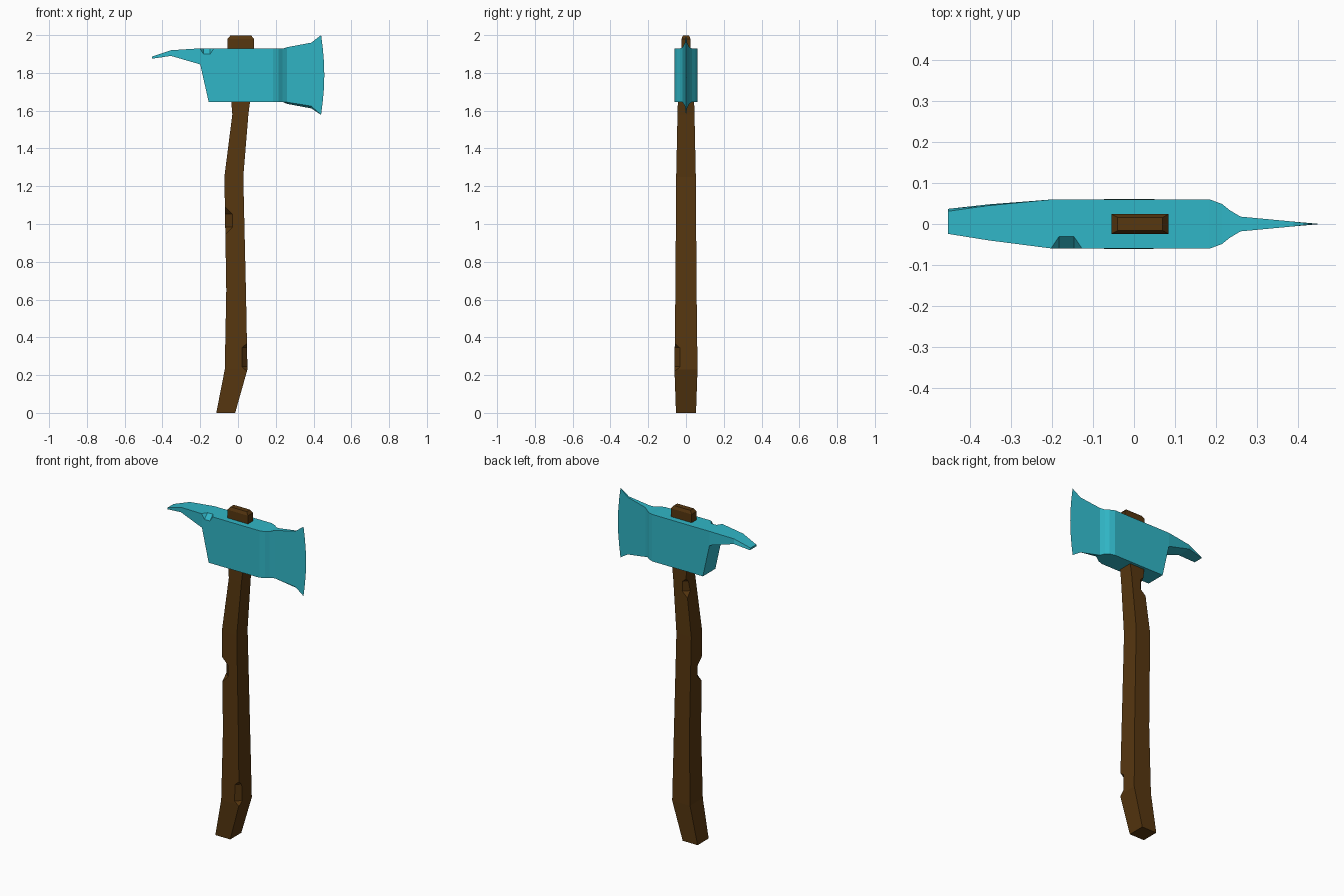
import bpy, bmesh
from mathutils import Vector

if "Cube" in bpy.data.objects:
    bpy.data.objects.remove(bpy.data.objects["Cube"])


def material(name, color):
    m = bpy.data.materials.new(name)
    m.diffuse_color = color
    m.use_nodes = True
    m.node_tree.nodes["Principled BSDF"].inputs["Base Color"].default_value = m.diffuse_color
    return m


def make_object(name, bm, mat=None):
    bmesh.ops.recalc_face_normals(bm, faces=bm.faces)
    mesh = bpy.data.meshes.new(name)
    bm.to_mesh(mesh)
    bm.free()
    ob = bpy.data.objects.new(name, mesh)
    bpy.context.collection.objects.link(ob)
    if mat:
        mesh.materials.append(mat)
    return ob


def loft(bm, rings):
    """Skin a list of four-cornered rings, returning the ring vertices."""
    rings = [[bm.verts.new(p) for p in r] for r in rings]
    for a, b in zip(rings, rings[1:]):
        for i in range(4):
            j = (i + 1) % 4
            bm.faces.new((a[i], a[j], b[j], b[i]))
    return rings


def notch(target, corner, inward, along, depth, inner, outer):
    """Cut a chipped, slope-ended notch into an edge of the target."""
    c, d, a = Vector(corner), Vector(inward).normalized(), Vector(along)
    t = a.cross(d)
    out = 0.04
    wide = inner + (outer - inner) * (depth + out) / depth
    bm = bmesh.new()
    rings = loft(bm, [[c + d * k + a * h * s + t * 0.1 * u
                       for s, u in ((-1, -1), (1, -1), (1, 1), (-1, 1))]
                      for k, h in ((depth, inner), (-out, wide))])
    for r in rings:
        bm.faces.new(r)
    cutter = make_object("notch_cutter", bm)
    cutter.hide_render = True
    mod = target.modifiers.new("notch", 'BOOLEAN')
    mod.operation, mod.solver, mod.object = 'DIFFERENCE', 'EXACT', cutter
    bpy.context.view_layer.objects.active = target
    bpy.ops.object.modifier_apply(modifier=mod.name)
    bpy.data.objects.remove(cutter)


wood = material("wood", (0.095, 0.038, 0.005, 1))
metal = material("metal", (0.03, 0.47, 0.57, 1))

# Handle: z, left x, right x, half depth
handle_rows = [
    (0.00, -0.115, -0.015, 0.053), (0.23, -0.070, 0.050, 0.061),
    (0.65, -0.062, 0.042, 0.056), (1.25, -0.072, 0.028, 0.052),
    (1.58, -0.030, 0.055, 0.045), (1.65, -0.036, 0.064, 0.043),
    (1.92, -0.055, 0.084, 0.024), (1.98, -0.055, 0.084, 0.024),
    (1.998, -0.040, 0.070, 0.016)]
bm = bmesh.new()
rings = loft(bm, [[(l, -y, z), (r, -y, z), (r, y, z), (l, y, z)]
                  for z, l, r, y in handle_rows])
bm.faces.new(rings[0])
bm.faces.new(rings[-1])
handle = make_object("handle", bm, wood)

# Worn notches along the handle corners
up = (0, 0, 1)
notch(handle, (-0.068, -0.053, 1.018), (1, 1, 0), up, 0.027, 0.035, 0.073)
notch(handle, (0.049, -0.060, 0.295), (-1, 1, 0), up, 0.020, 0.050, 0.075)
notch(handle, (-0.036, 0.046, 1.54), (1, -1, 0), up, 0.020, 0.030, 0.055)

# Axe head: x, front bottom z, back bottom z, top z, front y, back y, top back y
head_rows = [
    (-0.455, 1.875, 1.875, 1.886, 0.024, 0.037, 0.031),
    (-0.355, 1.890, 1.890, 1.920, 0.040, 0.048, 0.045),
    (-0.200, 1.845, 1.845, 1.930, 0.060, 0.060, 0.060),
    (-0.155, 1.645, 1.645, 1.930, 0.060, 0.060, 0.060),
    (0.185, 1.645, 1.645, 1.930, 0.060, 0.060, 0.060),
    (0.215, 1.647, 1.647, 1.928, 0.049, 0.049, 0.049),
    (0.235, 1.647, 1.647, 1.928, 0.033, 0.033, 0.033),
    (0.260, 1.645, 1.636, 1.936, 0.018, 0.018, 0.018),
    (0.388, 1.624, 1.612, 1.960, 0.006, 0.006, 0.006)]
bm = bmesh.new()
rings = loft(bm, [[(x, -yf, zf), (x, yb, zb), (x, yt, zt), (x, -yf, zt)]
                  for x, zf, zb, zt, yf, yb, yt in head_rows])
bm.faces.new(rings[0])

# Curved cutting edge closing the blade
edge = [bm.verts.new((x, 0, z)) for x, z in (
    (0.440, 1.578), (0.449, 1.65), (0.455, 1.72), (0.457, 1.79),
    (0.455, 1.86), (0.449, 1.93), (0.440, 2.0))]
bot_f, bot_b, top_b, top_f = rings[-1]
bm.faces.new([bot_f, *edge, top_f])
bm.faces.new([bot_b, *edge, top_b])
bm.faces.new((bot_f, bot_b, edge[0]))
bm.faces.new((top_f, top_b, edge[-1]))
head = make_object("axe_head", bm, metal)

# Chip in the top front edge of the head
notch(head, (-0.165, -0.060, 1.930), (0, 1, -1), (1, 0, 0), 0.021, 0.018, 0.038)
